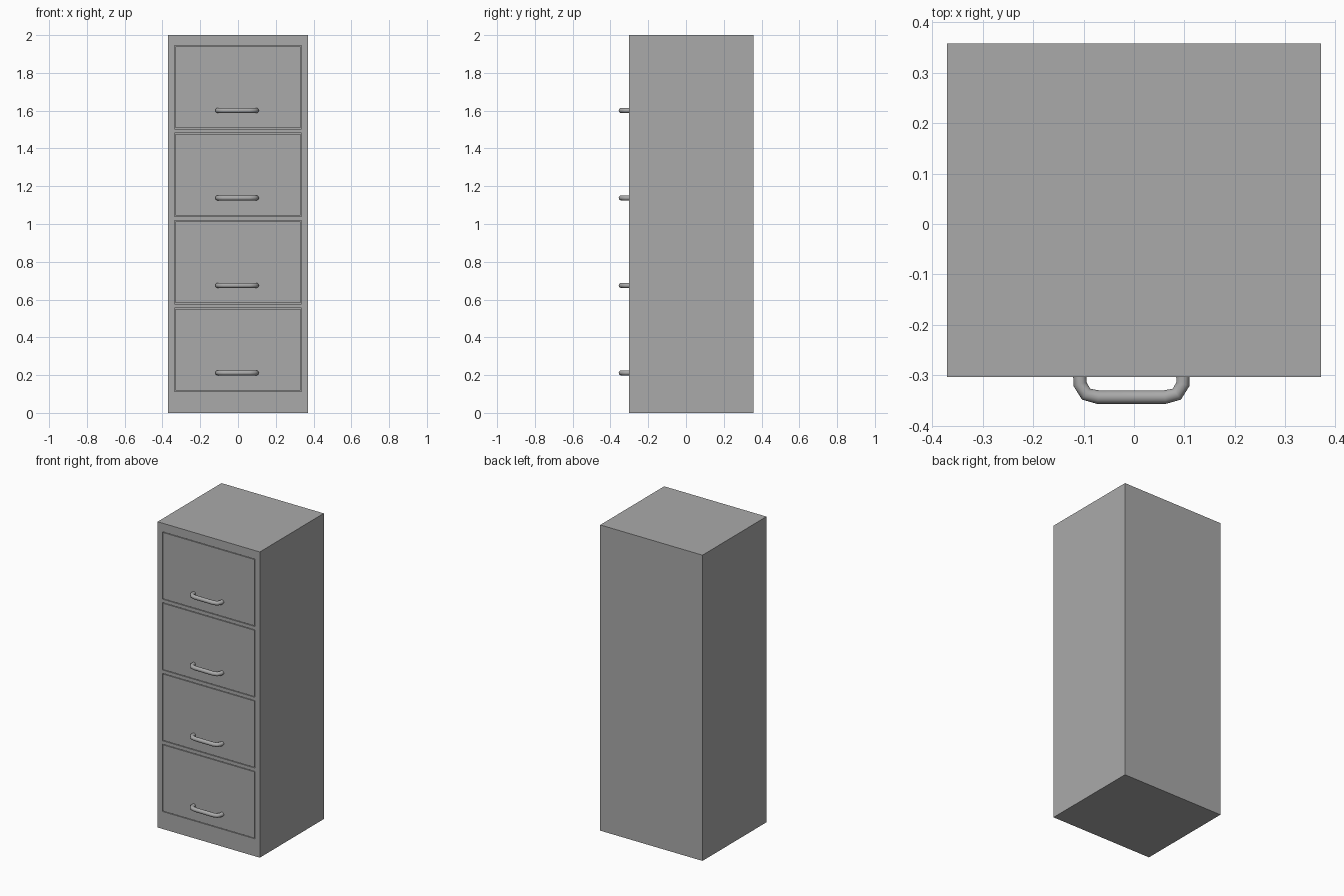
import bpy
import bmesh
import math
from mathutils import Vector

cube = bpy.data.objects.get("Cube")
if cube:
    bpy.data.objects.remove(cube, do_unlink=True)

HALF_W, FRONT, BACK, TOP = 0.37, -0.303, 0.358, 2.0
DRAWER_HALF, DRAWER_H, PITCH, FIRST = 0.335, 0.441, 0.463, 0.114
GAP, DEPTH = 0.004, 0.02
bottoms = [FIRST + i * PITCH for i in range(4)]

grey = bpy.data.materials.new("grey metal")
grey.use_nodes = True
colour = (0.4, 0.4, 0.4, 1)
grey.diffuse_color = colour
grey.node_tree.nodes["Principled BSDF"].inputs["Base Color"].default_value = colour


def add_box(bm, low, high):
    low, high = Vector(low), Vector(high)
    verts = bmesh.ops.create_cube(bm, size=1)["verts"]
    for v in verts:
        v.co = (low + high) / 2 + v.co * (high - low)


def finish(bm, name):
    mesh = bpy.data.meshes.new(name)
    bm.normal_update()
    bm.to_mesh(mesh)
    bm.free()
    mesh.materials.append(grey)
    obj = bpy.data.objects.new(name, mesh)
    bpy.context.collection.objects.link(obj)


# Cabinet body: divide the front, then sink a pocket for each drawer
bm = bmesh.new()
add_box(bm, (-HALF_W, FRONT, 0), (HALF_W, BACK, TOP))


def front_faces():
    bm.normal_update()
    return [f for f in bm.faces if f.normal.y < -0.9]


cuts = [((x, 0, 0), (1, 0, 0)) for x in (-DRAWER_HALF, DRAWER_HALF)]
cuts += [((0, 0, z), (0, 0, 1)) for b in bottoms for z in (b, b + DRAWER_H)]
for co, no in cuts:
    faces = front_faces()
    edges = list({e for f in faces for e in f.edges})
    verts = list({v for f in faces for v in f.verts})
    bmesh.ops.bisect_plane(bm, geom=verts + edges + faces, plane_co=co, plane_no=no)

pockets = []
for f in front_faces():
    c = f.calc_center_median()
    if abs(c.x) < DRAWER_HALF and any(b < c.z < b + DRAWER_H for b in bottoms):
        pockets.append(f)
bmesh.ops.inset_individual(bm, faces=pockets, thickness=0, depth=-DEPTH)
finish(bm, "cabinet_body")

# Drawer fronts flush with the body, leaving a narrow gap around each
for i, b in enumerate(bottoms):
    bm = bmesh.new()
    add_box(bm, (-DRAWER_HALF + GAP, FRONT, b + GAP),
            (DRAWER_HALF - GAP, FRONT + DEPTH, b + DRAWER_H - GAP))
    finish(bm, f"drawer_front_{i + 1}")

# Bent tube handles
half_path = [(0.102, FRONT + 0.005), (0.102, -0.317), (0.09, -0.337), (0.066, -0.343)]
path = [(-x, y) for x, y in half_path] + half_path[::-1]
for i, b in enumerate(bottoms):
    curve = bpy.data.curves.new("handle", "CURVE")
    curve.dimensions = "3D"
    curve.bevel_depth = 0.0135
    curve.bevel_resolution = 4
    curve.use_fill_caps = True
    spline = curve.splines.new("POLY")
    spline.points.add(len(path) - 1)
    for p, (x, y) in zip(spline.points, path):
        p.co = (x - 0.005, y, b + 0.098, 1)
    curve.materials.append(grey)
    handle = bpy.data.objects.new(f"drawer_handle_{i + 1}", curve)
    bpy.context.collection.objects.link(handle)
    bpy.ops.object.select_all(action="DESELECT")
    handle.select_set(True)
    bpy.context.view_layer.objects.active = handle
    bpy.ops.object.convert(target="MESH")
    bpy.ops.object.shade_smooth_by_angle(angle=math.radians(50))
